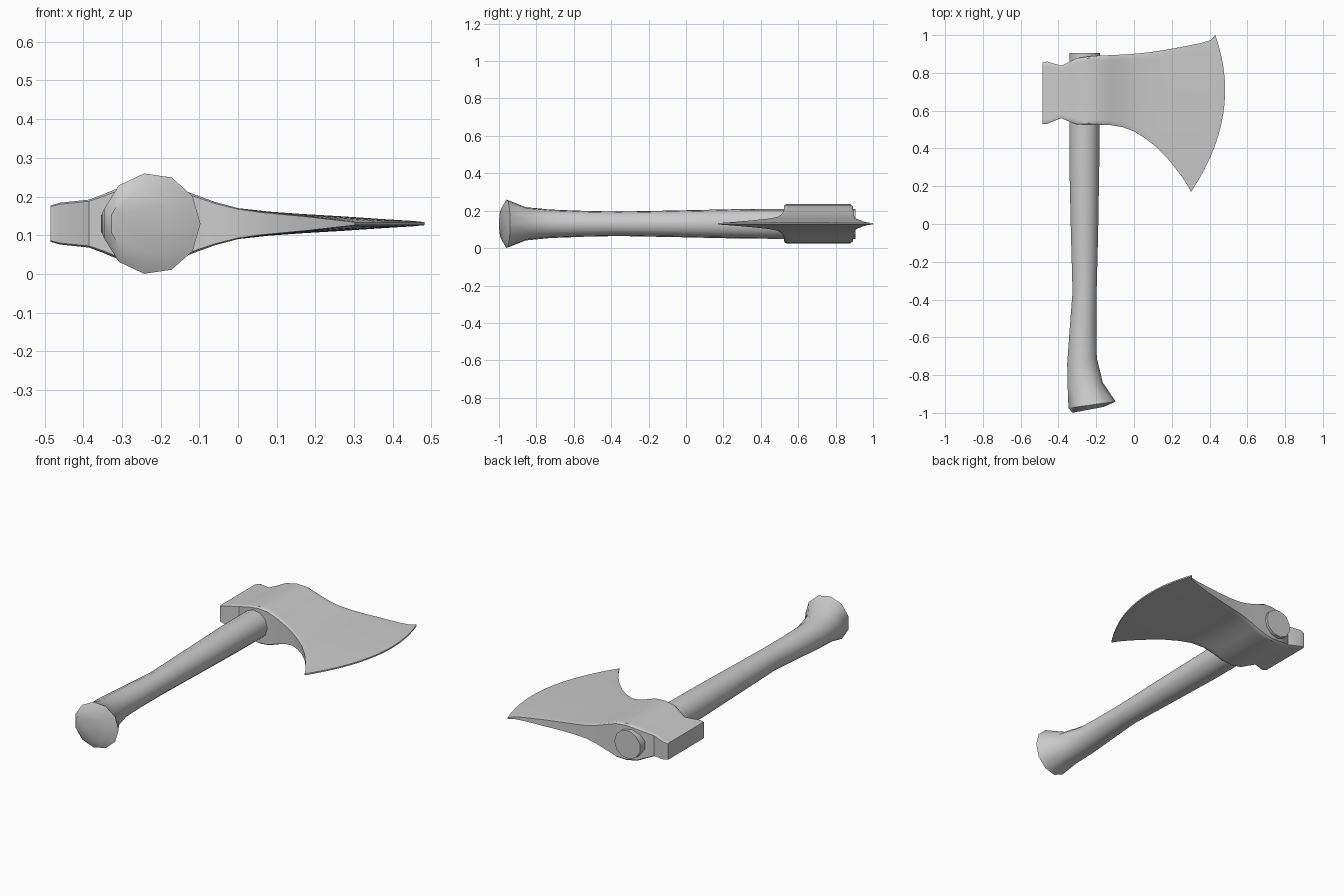
import bpy, bmesh
from math import cos, sin, pi, radians

if "Cube" in bpy.data.objects:
    bpy.data.objects.remove(bpy.data.objects["Cube"])

ZC = 0.13  # mid-plane height


def loft(name, rings, strip_caps=False, angle=35):
    """Skin a list of closed rings; cap both ends with an n-gon or a strip of quads."""
    bm = bmesh.new()
    vs = [[bm.verts.new(p) for p in r] for r in rings]
    n = len(rings[0])
    for a, b in zip(vs, vs[1:]):
        for i in range(n):
            j = (i + 1) % n
            bm.faces.new((a[i], a[j], b[j], b[i]))
    for r in (vs[0], vs[-1]):
        if strip_caps:
            for i in range(n // 2 - 1):
                bm.faces.new((r[i], r[i + 1], r[n - 2 - i], r[n - 1 - i]))
        else:
            bm.faces.new(r)
    bmesh.ops.recalc_face_normals(bm, faces=bm.faces)
    me = bpy.data.meshes.new(name)
    bm.to_mesh(me)
    bm.free()
    ob = bpy.data.objects.new(name, me)
    bpy.context.collection.objects.link(ob)
    bpy.ops.object.select_all(action='DESELECT')
    ob.select_set(True)
    bpy.context.view_layer.objects.active = ob
    bpy.ops.object.shade_smooth_by_angle(angle=radians(angle))
    return ob


# Axe head: columns from poll to edge (x top, y top, x bottom, y bottom, half thickness, bulge)
columns = [
    (-.485, .855, -.485, .53, .047, 0),
    (-.46, .86, -.46, .53, .054, 0),
    (-.385, .838, -.385, .56, .062, 0),
    (-.345, .857, -.345, .543, .077, 0),
    (-.305, .878, -.305, .528, .094, 0),
    (-.24, .887, -.24, .526, .105, 0),
    (-.18, .892, -.18, .525, .1, 0),
    (-.12, .894, -.12, .523, .078, 0),
    (-.06, .897, -.06, .513, .056, 0),
    (0, .901, 0, .49, .04, 0),
    (.08, .909, .06, .453, .031, .008),
    (.16, .921, .12, .406, .025, .02),
    (.25, .937, .18, .345, .019, .045),
    (.35, .957, .245, .262, .011, .08),
    (.405, .973, .28, .21, .007, .1),
    (.43, 1.0, .302, .17, .004, .107),
]
rows = [0, .025] + [k / 14 for k in range(1, 14)] + [.975, 1]
head_rings = []
for xt, yt, xb, yb, h, bulge in columns:
    side = []
    for t in rows:
        soft = .93 if t in (0, 1) else 1
        side.append((xt + (xb - xt) * t + 4 * bulge * t * (1 - t),
                     yt + (yb - yt) * t, h * soft))
    head_rings.append([(x, y, ZC + z) for x, y, z in side] +
                      [(x, y, ZC - z) for x, y, z in reversed(side)])
loft("axe_head", head_rings, strip_caps=True)

# Handle: sections (x left, y left, x right, y right, half height), tilted at the knob
sections = [
    (-.345, .905, -.18, .905, .081),
    (-.345, .5, -.182, .5, .081),
    (-.345, .3, -.184, .3, .08),
    (-.337, -.05, -.19, -.05, .072),
    (-.328, -.36, -.198, -.36, .066),
    (-.343, -.55, -.199, -.55, .07),
    (-.357, -.74, -.197, -.71, .077),
    (-.355, -.87, -.165, -.84, .09),
    (-.352, -.975, -.097, -.94, .131),
    (-.33, -1.0, -.16, -.968, .086),
]
SIDES = 11
handle_rings = []
for xl, yl, xr, yr, h in sections:
    ring = []
    for k in range(SIDES):
        a = 2 * pi * k / SIDES
        s = (1 + cos(a)) / 2
        ring.append((xl + (xr - xl) * s, yl + (yr - yl) * s, ZC + h * sin(a)))
    handle_rings.append(ring)
loft("handle", handle_rings, angle=40)
